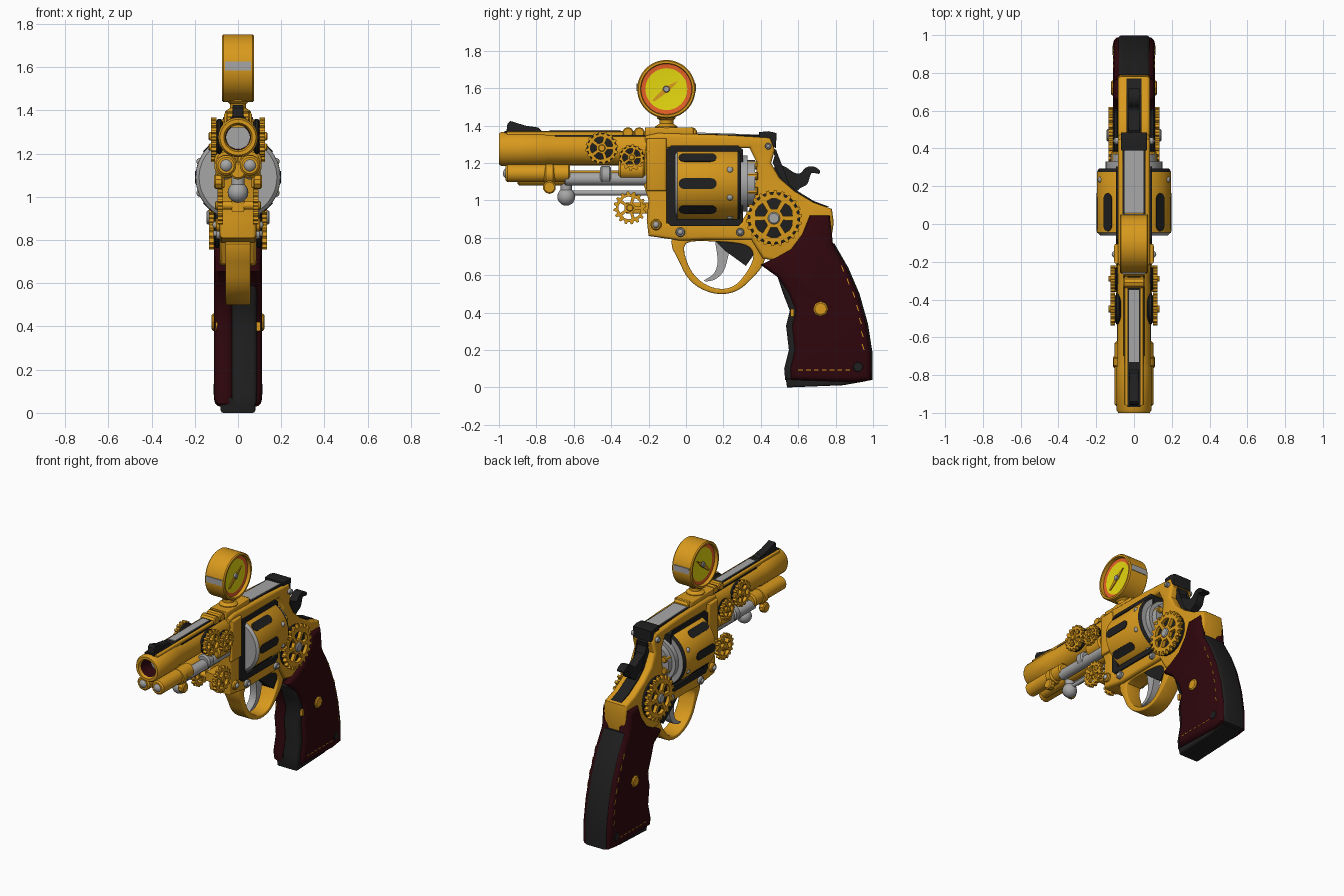
import bpy, bmesh, math
from mathutils import Matrix, Vector

cube = bpy.data.objects.get("Cube")
if cube:
    bpy.data.objects.remove(cube, do_unlink=True)


def material(name, rgb):
    m = bpy.data.materials.new(name)
    m.use_nodes = True
    m.diffuse_color = (*rgb, 1)
    bsdf = next(n for n in m.node_tree.nodes if n.type == 'BSDF_PRINCIPLED')
    bsdf.inputs["Base Color"].default_value = (*rgb, 1)
    return m


BRASS = material("brass", (.69, .32, .012))
STEEL = material("steel", (.38, .38, .38))
BLACK = material("black", (.014, .014, .014))
MAROON = material("maroon_wood", (.028, .002, .004))
YELLOW = material("dial_yellow", (.80, .70, .005))
ORANGE = material("dial_orange", (.80, .12, .02))
SIDES = ((1, "left"), (-1, "right"))
AXES = {'X': Matrix.Rotation(math.pi / 2, 3, 'Y'),
        'Y': Matrix.Rotation(-math.pi / 2, 3, 'X'), 'Z': Matrix.Identity(3)}


def finish(bm, name, mats):
    bmesh.ops.recalc_face_normals(bm, faces=bm.faces[:])
    me = bpy.data.meshes.new(name)
    bm.to_mesh(me)
    bm.free()
    for m in mats:
        me.materials.append(m)
    ob = bpy.data.objects.new(name, me)
    bpy.context.collection.objects.link(ob)
    return ob


def plate(name, mat, x0, x1, outline, holes=(), bevel=0):
    """Side outline in (y, z) points, made solid between x0 and x1."""
    bm = bmesh.new()
    twin, rims = {}, []
    for loop in [outline, *holes]:
        a = [bm.verts.new((x0, y, z)) for y, z in loop]
        b = [bm.verts.new((x1, y, z)) for y, z in loop]
        twin.update(zip(a, b))
        for i in range(len(a)):
            rims.append((bm.edges.new((a[i - 1], a[i])), bm.edges.new((b[i - 1], b[i]))))
    if holes:
        bmesh.ops.triangle_fill(bm, use_beauty=True, edges=[r[0] for r in rims], normal=(1, 0, 0))
    else:
        bm.faces.new(list(twin))
    for f in bm.faces[:]:
        bm.faces.new([twin[v] for v in reversed(f.verts)])
    for ea, eb in rims:
        u, v = ea.verts
        bm.faces.new((u, v, twin[v], twin[u]))
    if bevel:
        bmesh.ops.recalc_face_normals(bm, faces=bm.faces[:])
        bmesh.ops.bevel(bm, geom=[e for r in rims for e in r], offset=bevel,
                        offset_type='OFFSET', segments=3, profile=.5,
                        affect='EDGES', clamp_overlap=False)
    return finish(bm, name, [mat])


def lathe(name, profile, mats, axis='Y', loc=(0, 0, 0), n=32):
    """Revolve (radius, distance) points; mats is one material or one per segment."""
    mats = mats if isinstance(mats, list) else [mats] * (len(profile) - 1)
    slots = list(dict.fromkeys(mats))
    bm = bmesh.new()
    rings = []
    for r, t in profile:
        k = n if r > 0 else 1
        pts = [Vector((r * math.cos(i * math.tau / n), r * math.sin(i * math.tau / n), t)) for i in range(k)]
        rings.append([bm.verts.new(AXES[axis] @ p + Vector(loc)) for p in pts])
    for a, b, m in zip(rings, rings[1:], mats):
        for i in range(n):
            j = (i + 1) % n
            quad = (a[i % len(a)], a[j % len(a)], b[j % len(b)], b[i % len(b)])
            bm.faces.new(list(dict.fromkeys(quad))).material_index = slots.index(m)
    return finish(bm, name, slots)


def rod(name, mat, r, t0, t1, axis='Y', loc=(0, 0, 0), n=24):
    c = min(r * .2, abs(t1 - t0) * .3) * (1 if t1 > t0 else -1)
    return lathe(name, [(0, t0), (r * .8, t0), (r, t0 + c), (r, t1 - c), (r * .8, t1), (0, t1)], mat, axis, loc, n)


def ball(name, mat, r, loc):
    arc = [(r * math.sin(i * math.pi / 10), -r * math.cos(i * math.pi / 10)) for i in range(1, 10)]
    return lathe(name, [(0, -r), *arc, (0, r)], mat, 'Z', loc, 20)


def rect(y0, y1, z0, z1):
    return [(y0, z0), (y1, z0), (y1, z1), (y0, z1)]


def smooth(p, n=4):
    """Closed rounded curve through the points."""
    out = []
    for i in range(len(p)):
        a, b, c, d = [Vector(p[(i + k) % len(p)]) for k in (-1, 0, 1, 2)]
        for k in range(n):
            t = k / n
            out.append(tuple(.5 * (2 * b + (c - a) * t + (2 * a - 5 * b + 4 * c - d) * t * t
                                   + (3 * b - a - 3 * c + d) * t ** 3)))
    return out


def polar(y, z, r, a):
    return (y + r * math.cos(a), z + r * math.sin(a))


def gear(name, y, z, r, teeth, x, spokes, hub, backing):
    """Spoked gear on both sides, with a dark disc behind it of the given relative size."""
    step, arc = math.tau / teeth, math.tau / spokes
    rim = [polar(y, z, r * f, (i + q) * step) for i in range(teeth)
           for q, f in ((0, .85), (.15, 1), (.5, 1), (.65, .85))]
    holes = [[polar(y, z, r * f, (k + q) * arc) for q, f in
              ((.2, .34), (.12, .66), (.37, .7), (.63, .7), (.88, .66), (.8, .34))] for k in range(spokes)]
    for s, side in SIDES:
        plate(f"{name}_{side}", BRASS, s * x, s * (x + .025), rim, holes)
        rod(f"{name}_hub_{side}", hub, r * .22, s * (x - .05), s * (x + .036), 'X', (0, y, z), 12)
        if backing:
            rod(f"{name}_backing_{side}", BLACK, r * backing, s * (x - .03), s * (x + .003), 'X', (0, y, z))


# Barrel, rib and front sight
lathe("barrel", [(0, -.88), (.055, -.88), (.058, -.985), (.066, -1), (.083, -1), (.092, -.985),
                 (.092, -.76), (.087, -.74), (.087, -.2), (0, -.2)],
      [STEEL, MAROON] + [BRASS] * 7, 'Y', (0, 0, 1.275), 40)
plate("barrel_rib", BRASS, -.05, .05, rect(-.96, -.2, 1.32, 1.368), bevel=.008)
plate("rib_seam", BLACK, -.055, .055, rect(-.7, -.21, 1.338, 1.35))
plate("rib_black_inlay", BLACK, -.035, .035, rect(-.97, -.24, 1.36, 1.372))
plate("rib_steel_inlay", STEEL, -.027, .027, rect(-.73, -.35, 1.36, 1.377))
plate("front_sight", BLACK, -.025, .025,
      [(-.96, 1.37), (-.77, 1.37), (-.79, 1.39), (-.86, 1.4), (-.94, 1.425), (-.955, 1.41)], bevel=.005)

# Pressure tubes below the barrel
for s, side in SIDES:
    x = s * .055
    rod(f"tube_{side}", BRASS, .047, -.965, -.62, loc=(x, 0, 1.145))
    ball(f"tube_cap_{side}", STEEL, .034, (x, -.945, 1.145))
    rod(f"tube_collar_{side}", BRASS, .054, -.76, -.7, loc=(x, 0, 1.14))
    rod(f"piston_{side}", STEEL, .035, -.65, -.2, loc=(x, 0, 1.115))
    rod(f"piston_fitting_{side}", STEEL, .048, -.46, -.4, loc=(x, 0, 1.135))
    rod(f"tube_mount_{side}", BRASS, .055, -.36, -.22, loc=(x, 0, 1.165))
    rod(f"valve_stem_{side}", BRASS, .018, 1.04, 1.14, 'Z', (s * .08, -.73, 0))
    rod(f"valve_knob_{side}", BRASS, .035, s * .07, s * .11, 'X', (0, -.73, 1.07), 10)
rod("center_tube", BRASS, .04, -.9, -.22, loc=(0, 0, 1.12))
ball("counterweight", STEEL, .048, (0, -.64, 1.02))
rod("counterweight_neck", STEEL, .03, 1.02, 1.1, 'Z', (0, -.64, 0))
rod("ejector_rod", STEEL, .013, -.64, -.19, loc=(0, 0, 1.04))

# Frame with the cylinder window, and its dark lining
window = [(-.1, .88), (.29, .88), (.36, .98), (.38, 1.2), (.34, 1.28), (-.1, 1.28)]
frame = [(-.22, 1.345), (-.15, 1.36), (.2, 1.35), (.45, 1.335), (.475, 1.27), (.455, 1.2), (.5, 1.12),
         (.58, 1.05), (.68, .99), (.78, .955), (.79, .88), (.77, .75), (.56, .66), (.41, .69), (.35, .79),
         (.1, .79), (-.03, .785), (-.2, .81), (-.21, .9), (-.2, 1.0), (-.225, 1.08)]
plate("frame", BRASS, -.085, .085, frame, [window], bevel=.018)
plate("window_lining", BLACK, -.095, .095,
      [(-.105, .885), (-.08, .862), (.28, .862), (.305, .885), (.305, 1.27), (.28, 1.293), (-.08, 1.293), (-.105, 1.27)],
      [rect(-.05, .285, .9, 1.262)])
rod("front_collar", BRASS, .105, -.22, -.11, loc=(0, 0, 1.26))
for s, side in SIDES:
    plate(f"front_cheek_{side}", BRASS, s * .07, s * .105, rect(-.21, -.105, 1.05, 1.33), bevel=.012)
    for i, (y, z, r) in enumerate(((-.16, .87, .03), (-.03, .83, .026), (.29, .83, .022), (.44, 1.29, .018))):
        rod(f"frame_screw_{i}_{side}", STEEL if i else BRASS, r, s * .07, s * .105, 'X', (0, y, z), 12)
        ball(f"screw_head_{i}_{side}", STEEL, r * .6, (s * .1, y, z))

# Cylinder with flutes and studs
lathe("cylinder", [(0, -.06), (.18, -.06), (.196, -.045), (.197, .275), (.185, .295), (.15, .295), (.15, .33),
                   (.125, .33), (.125, .37), (0, .37)],
      [STEEL, STEEL, BRASS, BLACK] + [STEEL] * 5, 'Y', (0, 0, 1.09), 48)
flute = [polar(.135, 1.09, .029, math.pi * (i / 8 - .5)) for i in range(9)] + \
        [polar(-.01, 1.09, .029, math.pi * (i / 8 + .5)) for i in range(9)]
pivot = Matrix.Translation((0, 0, 1.09))
for i in range(8):
    turn = pivot @ Matrix.Rotation(i * math.tau / 8, 4, 'Y') @ pivot.inverted()
    half = pivot @ Matrix.Rotation((i + .5) * math.tau / 8, 4, 'Y') @ pivot.inverted()
    plate(f"flute_{i}", BLACK, .19, .199, flute).data.transform(turn)
    ball(f"cylinder_stud_{i}", STEEL, .018, (.189, .235, 1.09)).data.transform(half)
    rod(f"ratchet_stud_{i}", BRASS, .022, .33, .385, loc=(.105, 0, 1.09), n=10).data.transform(half)

# Sight rail, rear sight, hammer and rear slot
plate("sight_rail", STEEL, -.05, .05, [(.04, 1.34), (.4, 1.33), (.4, 1.352), (.04, 1.364)])
plate("rear_sight_base", BLACK, -.06, .06, [(.04, 1.33), (.46, 1.325), (.46, 1.347), (.04, 1.357)])
plate("rear_sight", BLACK, -.07, .07, [(.39, 1.33), (.48, 1.28), (.485, 1.36), (.44, 1.37), (.39, 1.365)], bevel=.006)
plate("rear_slot", BLACK, -.04, .04,
      [(.45, 1.29), (.482, 1.27), (.463, 1.2), (.507, 1.125), (.585, 1.057), (.683, .997), (.77, .964), (.6, .96)])
plate("hammer", BLACK, -.028, .028,
      smooth([(.46, 1.1), (.48, 1.19), (.53, 1.18), (.575, 1.15), (.61, 1.145), (.64, 1.175), (.68, 1.182),
              (.715, 1.16), (.71, 1.142), (.67, 1.145), (.65, 1.09), (.61, 1.065), (.55, 1.03)], 3))

# Trigger guard and trigger
plate("trigger_guard", BRASS, -.058, .058,
      smooth([(-.05, .81), (-.03, .66), (.04, .555), (.15, .503), (.26, .512), (.35, .58), (.42, .68), (.4, .81)]),
      [smooth([(0, .77), (.01, .66), (.07, .575), (.16, .53), (.25, .54), (.32, .61), (.36, .7), (.32, .76), (.16, .78)])],
      bevel=.008)
plate("trigger_housing", BLACK, -.05, .05, [(.15, .79), (.21, .73), (.32, .65), (.37, .72), (.34, .79)])
plate("trigger", STEEL, -.025, .025,
      smooth([(.16, .8), (.24, .8), (.225, .7), (.2, .62), (.15, .575), (.095, .57), (.15, .61), (.17, .68)], 3))

# Grip: dark core, off-centre front strap, two wooden panels, medallions and stitching
grip = [(.4, .655), (.49, .7), (.56, .74), (.62, .82), (.66, .92), (.77, .92), (.785, .77), (.86, .64),
        (.92, .5), (.965, .34), (.99, .18), (.99, .04), (.9, .028), (.53, .04), (.525, .1), (.55, .2),
        (.535, .33), (.555, .41), (.52, .5), (.49, .59)]
front = grip[13:]
core = [(y + (.008 if y > .77 else .04 if y < .56 else 0), z) for y, z in grip if z < .8 and y > .48]
plate("grip_core", BLACK, -.085, .085, core, bevel=.02)
plate("front_strap", BLACK, -.03, .088, front + [(.62, .59), (.62, .04)], bevel=.02)
plate("butt_cap", BLACK, -.08, .08, [(.54, 0), (.84, .012), (.97, .035), (.97, .07), (.53, .07)], bevel=.012)
inset = [(y + .03 if z < .55 and y < .56 else y, z) for y, z in grip]
stitches = [(.84, .62), (.87, .55), (.9, .48), (.92, .41), (.935, .34), (.945, .27), (.95, .2)]
for s, side in SIDES:
    plate(f"grip_panel_{side}", MAROON, s * (.045 if s > 0 else .02), s * .11, inset if s > 0 else grip, bevel=.032)
    rod(f"medallion_{side}", BRASS, .04, s * .1, s * .122, 'X', (0, .72, .42), 8)
    rod(f"grip_pin_{side}", BLACK, .03, s * .09, s * .113, 'X', (0, .92, .11), 12)
    plate(f"grip_tab_{side}", BRASS, s * .085, s * .105, rect(.56, .577, .38, .42))
    for i, (y, z) in enumerate(stitches):
        plate(f"rear_stitch_{i}_{side}", BRASS, s * .106, s * .112,
              [(y, z), (y + .005, z), (y - .006, z + .032), (y - .011, z + .032)])
    for i in range(7):
        plate(f"bottom_stitch_{i}_{side}", BRASS, s * .106, s * .112, rect(.6 + i * .042, .625 + i * .042, .09, .095))

# Clockwork gears on both sides
gear("barrel_gear", -.45, 1.28, .088, 16, .1, 5, BRASS, .92)
gear("link_gear", -.29, 1.23, .07, 14, .1, 5, BRASS, .92)
gear("lower_gear", -.3, .96, .088, 16, .07, 5, BRASS, 0)
gear("main_gear", .47, .905, .15, 22, .11, 6, STEEL, .94)
rod("lower_gear_axle", BRASS, .02, -.08, .08, 'X', (0, -.3, .96), 12)
plate("lower_gear_arm", BRASS, -.03, .03, rect(-.32, -.19, .93, .99), bevel=.01)

# Pressure gauge on its stem
plate("gauge_base", BRASS, -.065, .065, rect(-.22, .04, 1.34, 1.39), bevel=.012)
lathe("gauge_stem", [(0, 1.37), (.06, 1.37), (.06, 1.395), (.038, 1.41), (.038, 1.43), (.05, 1.44), (.05, 1.47),
                     (0, 1.47)], BRASS, 'Z', (0, -.105, 0), 24)
for i, y in enumerate((-.31, -.25, .03)):
    rod(f"top_knob_{i}", BRASS, .03, -.055, .055, 'X', (0, y, 1.362), 10)
lathe("gauge", [(0, -.05), (.112, -.05), (.135, -.053), (.138, -.075), (.15, -.075), (.156, -.068),
                (.156, .068), (.15, .075), (.138, .075), (.135, .053), (.112, .05), (0, .05)],
      [YELLOW, ORANGE] + [BRASS] * 7 + [ORANGE, YELLOW], 'X', (0, -.105, 1.595), 48)
for s, side in SIDES:
    plate(f"gauge_needle_{side}", BRASS, s * .052, s * .058,
          [(-.18, 1.535), (-.168, 1.53), (-.09, 1.585), (-.04, 1.64), (-.115, 1.605)])
    rod(f"needle_hub_{side}", STEEL, .018, s * .045, s * .066, 'X', (0, -.105, 1.595), 12)
for name, y in (("front", -.264), ("rear", .046)):
    plate(f"gauge_label_{name}", STEEL, -.06, .06, rect(y, y + .008, 1.585, 1.625))

# Smooth shading with sharp edges kept
for ob in bpy.context.scene.objects:
    ob.select_set(ob.type == 'MESH')
    if ob.type == 'MESH':
        bpy.context.view_layer.objects.active = ob
bpy.ops.object.shade_smooth_by_angle(angle=math.radians(35))
